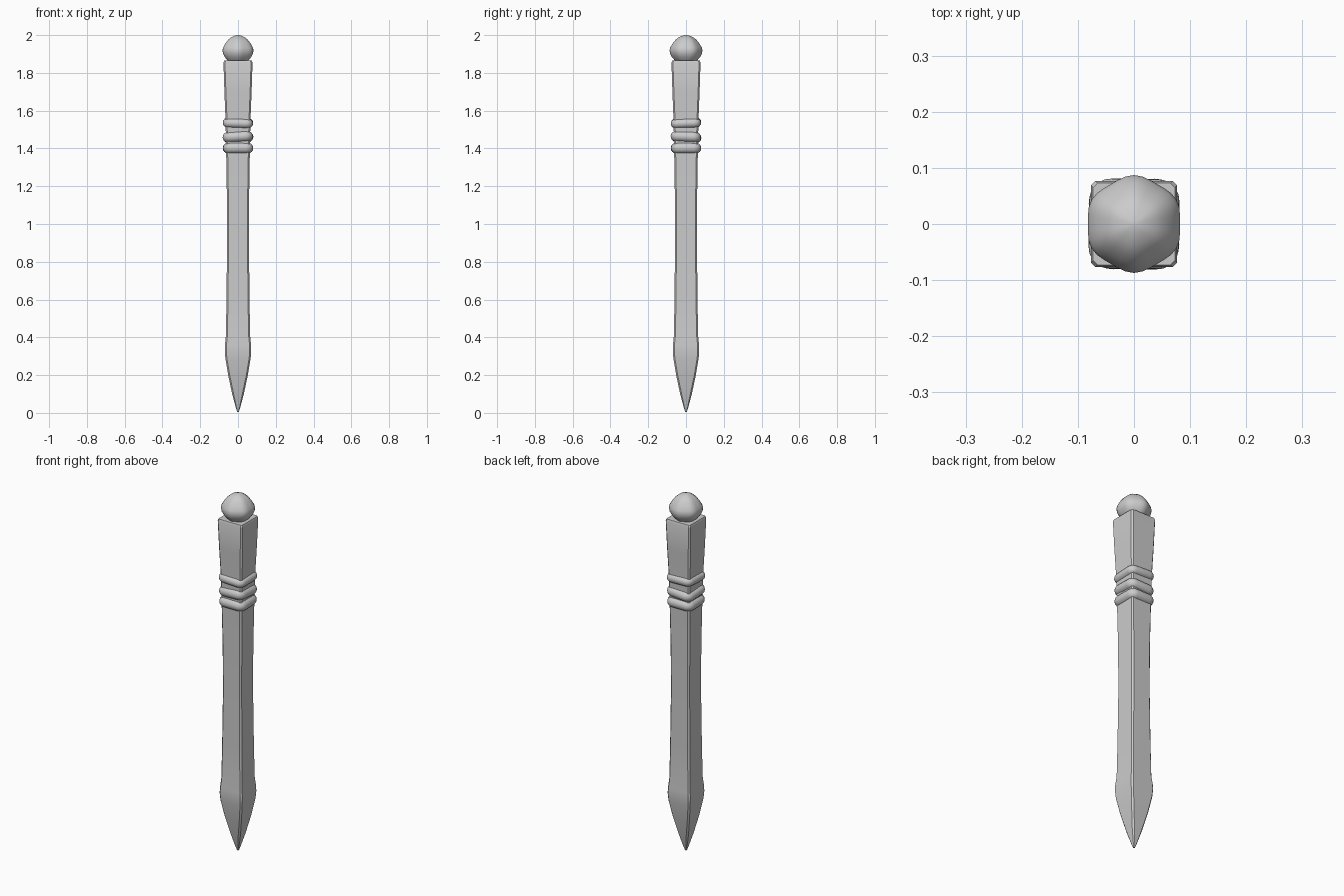
import bpy, bmesh, math
from mathutils import Matrix, Vector

if "Cube" in bpy.data.objects:
    bpy.data.objects.remove(bpy.data.objects["Cube"])


def loft(name, rings, closed=False, angle=35):
    """Skin a list of equal-length point rings; cap the ends unless closed."""
    bm = bmesh.new()
    vr = [[bm.verts.new(p) for p in r] for r in rings]
    n = len(vr[0])
    pairs = list(zip(vr, vr[1:])) + ([(vr[-1], vr[0])] if closed else [])
    for a, b in pairs:
        for i in range(n):
            j = (i + 1) % n
            bm.faces.new((a[i], a[j], b[j], b[i]))
    if not closed:
        bm.faces.new(vr[0][::-1])
        bm.faces.new(vr[-1])
    bmesh.ops.recalc_face_normals(bm, faces=bm.faces)
    me = bpy.data.meshes.new(name)
    bm.to_mesh(me)
    bm.free()
    ob = bpy.data.objects.new(name, me)
    bpy.context.collection.objects.link(ob)
    bpy.ops.object.select_all(action='DESELECT')
    bpy.context.view_layer.objects.active = ob
    ob.select_set(True)
    bpy.ops.object.shade_smooth_by_angle(angle=math.radians(angle))
    return ob


def chamfered_square(h, z):
    c = min(0.008, h * 0.3)
    k = h - c
    return [(h, -k, z), (h, k, z), (k, h, z), (-k, h, z),
            (-h, k, z), (-h, -k, z), (-k, -h, z), (k, -h, z)]


# square shaft with pointed tip and flared head: (z, half width)
shaft = [(0.005, 0.004), (0.03, 0.012), (0.1, 0.031), (0.2, 0.052),
         (0.29, 0.067), (0.33, 0.070), (0.36, 0.069), (0.41, 0.064),
         (0.6, 0.061), (0.9, 0.058), (1.15, 0.059), (1.4, 0.063),
         (1.55, 0.066), (1.7, 0.072), (1.855, 0.077), (1.865, 0.073)]
loft("stake_shaft", [chamfered_square(h, z) for z, h in shaft], angle=25)

# knob, faintly six-sided
knob = [(1.855, 0.045), (1.868, 0.058), (1.885, 0.072), (1.902, 0.080),
        (1.92, 0.083), (1.935, 0.079), (1.955, 0.068), (1.975, 0.053),
        (1.988, 0.037), (1.996, 0.020), (2.0, 0.006)]
SEG = 36
angles = [2 * math.pi * i / SEG for i in range(SEG)]
loft("knob", [[(r * (1.02 + 0.03 * math.cos(6 * (a - math.pi / 2))) * math.cos(a),
                r * (1.02 + 0.03 * math.cos(6 * (a - math.pi / 2))) * math.sin(a), z)
               for a in angles] for z, r in knob], angle=60)


# rope bands: a round tube swept along a rounded square
def band(name, z, tube, tilt_x, tilt_y, turn):
    half, corner = 0.080 - tube, 0.012
    m = (Matrix.Translation((0, 0, z)) @ Matrix.Rotation(math.radians(tilt_y), 4, 'Y')
         @ Matrix.Rotation(math.radians(tilt_x), 4, 'X')
         @ Matrix.Rotation(math.radians(turn), 4, 'Z'))
    rings = []
    for q in range(4):
        mid = math.pi / 4 + q * math.pi / 2
        sx, sy = math.copysign(1, math.cos(mid)), math.copysign(1, math.sin(mid))
        for s in range(6):
            a = q * math.pi / 2 + s * math.pi / 10
            out = Vector((math.cos(a), math.sin(a), 0))
            p = Vector((sx, sy, 0)) * (half - corner) + out * corner
            rings.append([m @ (p + out * tube * math.cos(t) + Vector((0, 0, tube * math.sin(t))))
                          for t in [2 * math.pi * i / 16 for i in range(16)]])
    loft(name, rings, closed=True, angle=60)


band("band_top", 1.535, 0.025, 2, 2, -1)
band("band_middle", 1.46, 0.028, -3, -3, -2)
band("band_bottom", 1.402, 0.029, 0, 0, 1)
